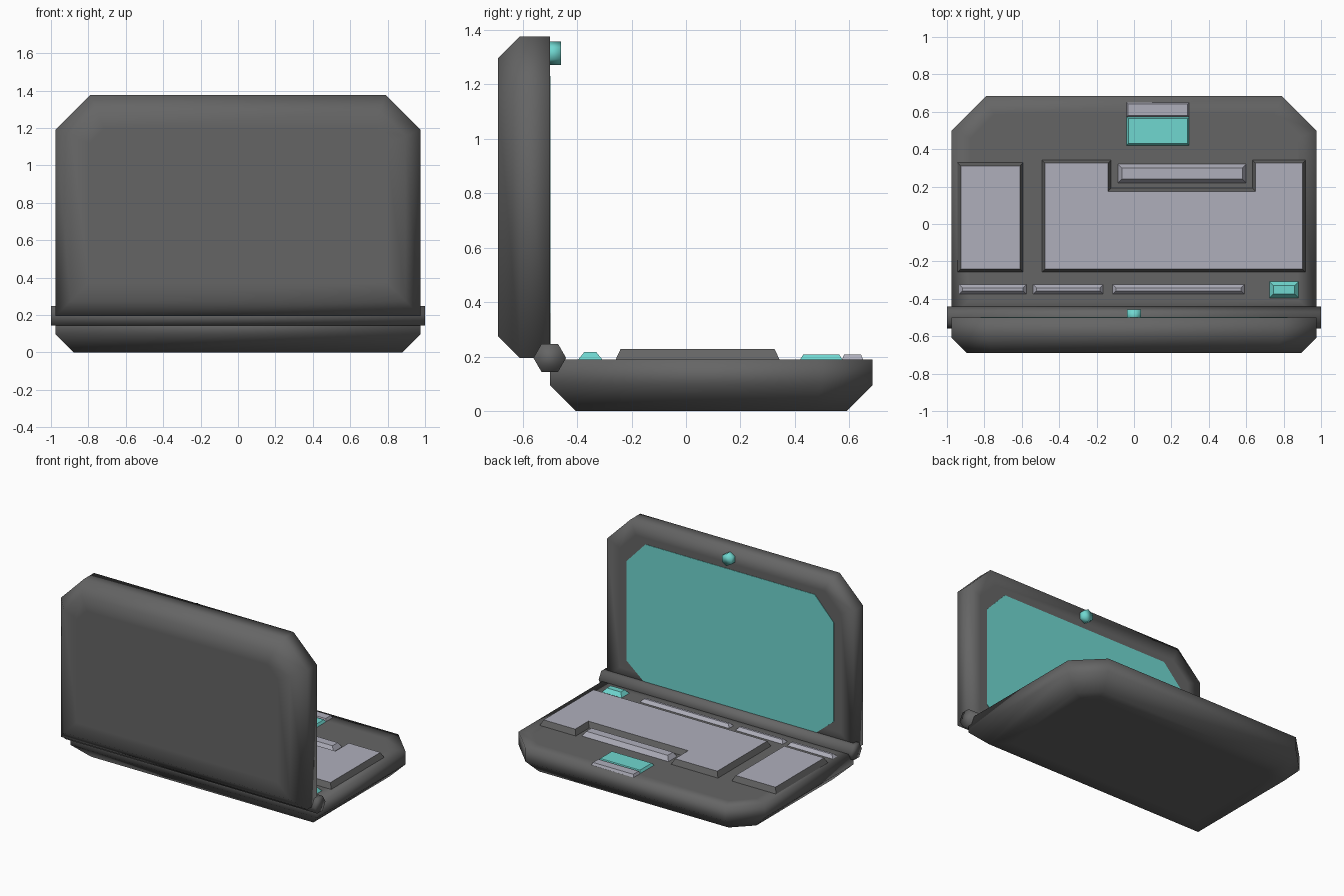
import bpy, bmesh, math
from mathutils import Vector

if "Cube" in bpy.data.objects:
    bpy.data.objects.remove(bpy.data.objects["Cube"])


def material(name, r, g, b):
    m = bpy.data.materials.new(name)
    m.diffuse_color = (r, g, b, 1)
    m.use_nodes = True
    m.node_tree.nodes["Principled BSDF"].inputs["Base Color"].default_value = m.diffuse_color
    return m


DARK = material("dark_grey", 0.13, 0.13, 0.13)
PALE = material("pale_grey", 0.43, 0.43, 0.50)
TEAL = material("teal", 0.16, 0.68, 0.63)


def offset(pts, d):
    """Mitred offset of a counter-clockwise outline; positive grows it."""
    out = []
    for i, p in enumerate(pts):
        p = Vector(p)
        a = (p - Vector(pts[i - 1])).normalized()
        b = (Vector(pts[(i + 1) % len(pts)]) - p).normalized()
        na, nb = Vector((a.y, -a.x)), Vector((b.y, -b.x))
        out.append(p + (na + nb) * d / (1 + na.dot(nb)))
    return out


def loft(name, rings, mat, top_mat=None, smooth=False, upright=False):
    """Skin a stack of (outline, height) rings and cap both ends."""
    bm = bmesh.new()
    loops = [[bm.verts.new((p[0], p[1], h)) for p in pts] for pts, h in rings]
    n = len(loops[0])
    for lo, hi in zip(loops, loops[1:]):
        for i in range(n):
            j = (i + 1) % n
            bm.faces.new((lo[i], lo[j], hi[j], hi[i]))
    bm.faces.new(loops[0][::-1])
    top = bm.faces.new(loops[-1])
    if top_mat:
        top.material_index = 1
    for f in bm.faces:
        f.smooth = smooth
    bmesh.ops.recalc_face_normals(bm, faces=bm.faces)
    me = bpy.data.meshes.new(name)
    bm.to_mesh(me)
    bm.free()
    me.materials.append(mat)
    if top_mat:
        me.materials.append(top_mat)
    ob = bpy.data.objects.new(name, me)
    bpy.context.collection.objects.link(ob)
    if upright:  # outline in xz, height becomes -y
        ob.rotation_euler.x = math.pi / 2
    return ob


def rect(x0, x1, y0, y1):
    return [(x0, y0), (x1, y0), (x1, y1), (x0, y1)]


def clipped(w, y0, y1, c):
    """Rectangle with the two far corners cut off."""
    return [(-w, y0), (w, y0), (w, y1 - c), (w - c, y1), (c - w, y1), (-w, y1 - c)]


# base: chamfered towards the floor
o = clipped(0.975, -0.5, 0.685, 0.185)
b = offset(o, -0.095)
loft("base", [(offset(b, -0.1), 0), (b, 0), (o, 0.095), (o, 0.19), (offset(o, -0.1), 0.19)],
     DARK, smooth=True)

# lid: stands upright, chamfered towards its back
o = clipped(0.975, 0.195, 1.375, 0.185)
b = offset(o, -0.08)
loft("lid", [(offset(o, -0.1), 0.5), (o, 0.5), (o, 0.61), (b, 0.69), (offset(b, -0.1), 0.69)],
     DARK, smooth=True, upright=True)

# screen: octagonal panel on the lid
s = [(-0.67, 0.235), (0.67, 0.235), (0.82, 0.36), (0.82, 1.07),
     (0.67, 1.23), (-0.67, 1.23), (-0.82, 1.07), (-0.82, 0.36)]
loft("screen", [(s, 0.497), (s, 0.53)], TEAL, upright=True)


def rod(name, radius, depth, loc, rot, mat):
    bpy.ops.mesh.primitive_cylinder_add(vertices=6, radius=radius, depth=depth,
                                        location=loc, rotation=rot)
    ob = bpy.context.object
    ob.name = name
    ob.data.materials.append(mat)
    for p in ob.data.polygons:
        p.use_smooth = True


# hinge and webcam
rod("hinge", 0.06, 2.0, (0, -0.5, 0.195), (0, math.pi / 2, 0), DARK)
rod("webcam", 0.043, 0.06, (0, -0.488, 1.313), (math.pi / 2, 0, 0), TEAL)

# raised key blocks: dark sloping sides, pale tops
pads = {
    "number_pad": rect(-0.925, -0.61, -0.24, 0.31),
    "keyboard": [(-0.475, -0.24), (0.90, -0.24), (0.90, 0.325), (0.65, 0.325),
                 (0.65, 0.175), (-0.14, 0.175), (-0.14, 0.325), (-0.475, 0.325)],
}
for name, pts in pads.items():
    loft(name, [(offset(pts, 0.02), 0.185), (pts, 0.228)], DARK, PALE)

# small bevelled keys: outline, top inset, top height, colour
keys = [
    ("space_bar", rect(-0.085, 0.60, 0.22, 0.32), 0.02, 0.222, PALE),
    ("function_key_1", rect(-0.935, -0.575, -0.375, -0.323), 0.018, 0.212, PALE),
    ("function_key_2", rect(-0.54, -0.165, -0.375, -0.323), 0.018, 0.212, PALE),
    ("function_key_3", rect(-0.115, 0.59, -0.375, -0.323), 0.018, 0.212, PALE),
    ("power_button", rect(0.725, 0.88, -0.395, -0.308), 0.022, 0.217, TEAL),
    ("touchpad", rect(-0.04, 0.295, 0.42, 0.573), 0.01, 0.207, TEAL),
    ("touchpad_button", rect(-0.04, 0.295, 0.573, 0.65), 0.008, 0.208, PALE),
]
for name, pts, inset, z, mat in keys:
    loft(name, [(pts, 0.18), (pts, 0.19), (offset(pts, -inset), z)], mat)
